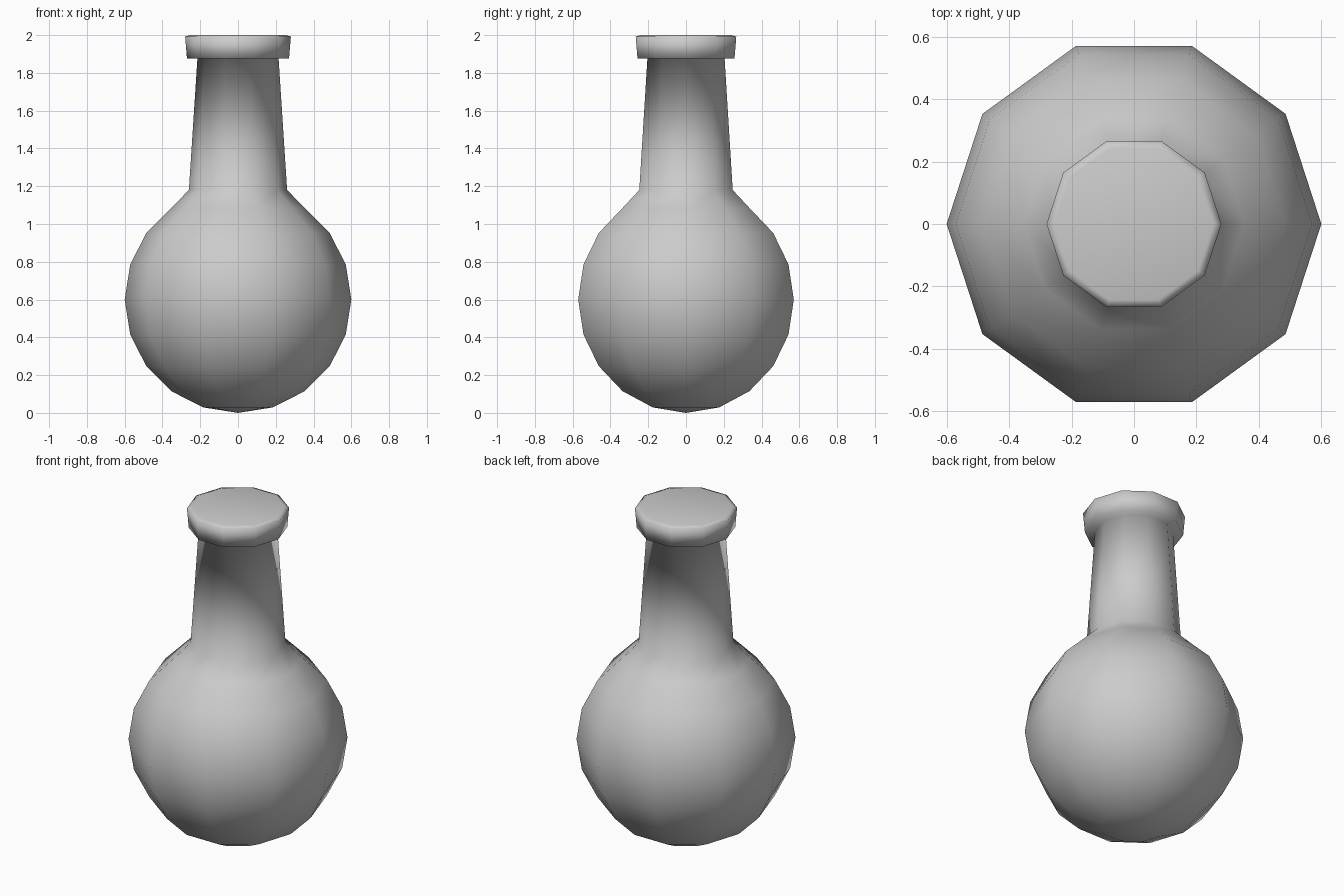
import bpy, bmesh
from math import sin, cos, pi, radians

if "Cube" in bpy.data.objects:
    bpy.data.objects.remove(bpy.data.objects["Cube"])

SIDES = 10

# Profile (radius, z): round bulb rings, then shoulder, neck, lip and capped mouth
profile = [(0.6 * cos(radians(a)), 0.6 + 0.6 * sin(radians(a)))
           for a in range(-72, 55, 18)]
profile += [(0.26, 1.18), (0.215, 1.875), (0.27, 1.875),
            (0.28, 1.992), (0.255, 2.0)]

bm = bmesh.new()
rings = [[bm.verts.new((r * cos(2 * pi * i / SIDES), r * sin(2 * pi * i / SIDES), z))
          for i in range(SIDES)] for r, z in profile]

# Walls between neighbouring rings
for low, high in zip(rings, rings[1:]):
    for i in range(SIDES):
        j = (i + 1) % SIDES
        bm.faces.new((low[i], low[j], high[j], high[i]))

# Pointed base and flat mouth
pole = bm.verts.new((0, 0, 0))
for i in range(SIDES):
    bm.faces.new((pole, rings[0][(i + 1) % SIDES], rings[0][i]))
bm.faces.new(rings[-1])

bmesh.ops.recalc_face_normals(bm, faces=bm.faces)
for f in bm.faces:
    f.smooth = True

mesh = bpy.data.meshes.new("flask")
bm.to_mesh(mesh)
bm.free()
flask = bpy.data.objects.new("flask", mesh)
bpy.context.collection.objects.link(flask)
